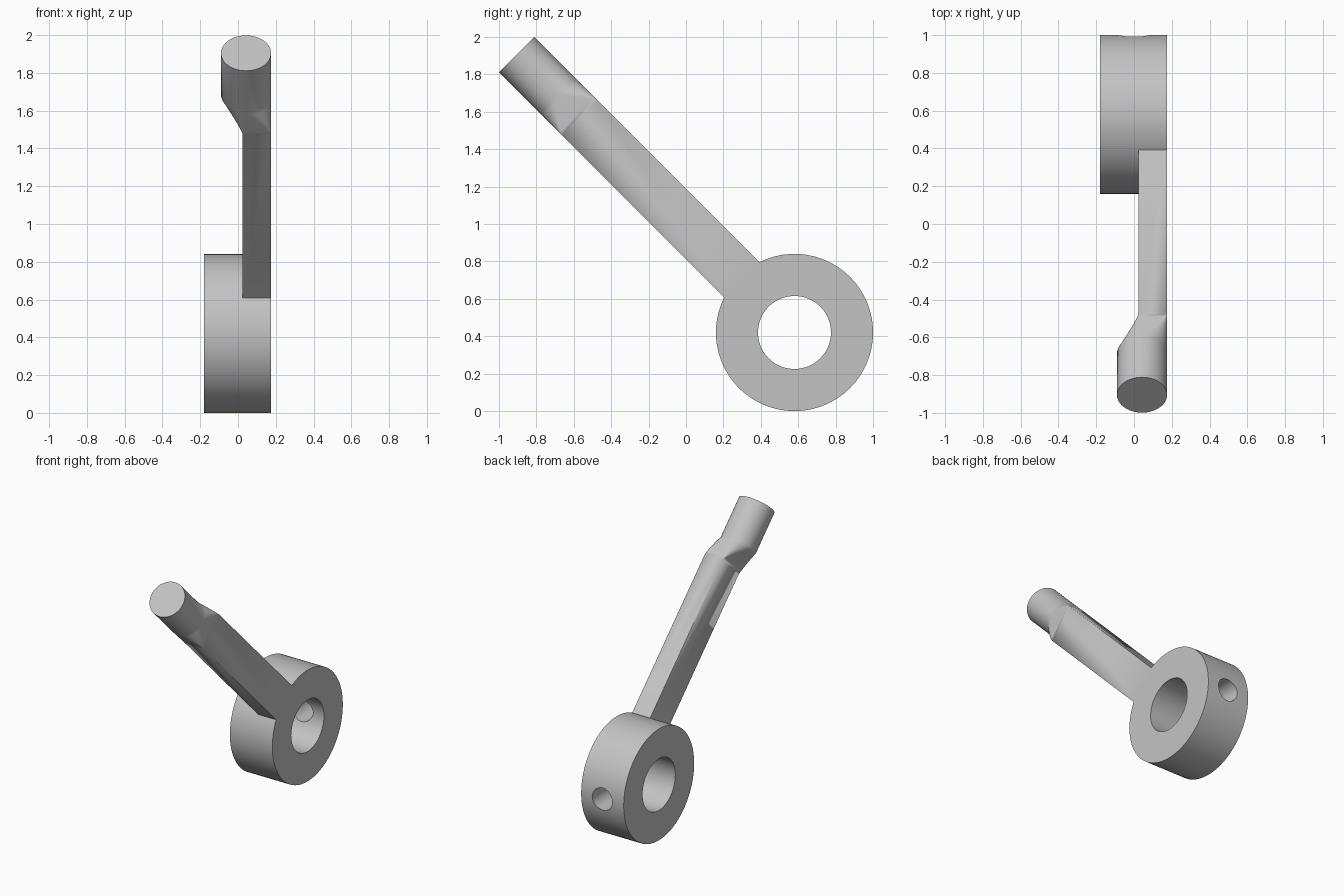
import bpy, bmesh, math
from mathutils import Vector, Matrix

if "Cube" in bpy.data.objects:
    bpy.data.objects.remove(bpy.data.objects["Cube"])

steel = bpy.data.materials.new("light grey")
steel.use_nodes = True
colour = (0.55, 0.55, 0.55, 1)
steel.diffuse_color = colour
steel.node_tree.nodes["Principled BSDF"].inputs["Base Color"].default_value = colour

HUB = Vector((0, 0.58, 0.42))            # centre of the hub bore
ALONG = Vector((0, -1, 1)).normalized()  # lever direction
ACROSS = Vector((0, 1, 1)).normalized()
X_MIN, X_MAX = -0.18, 0.175


def make_object(name, bm):
    bmesh.ops.remove_doubles(bm, verts=bm.verts, dist=1e-5)
    bmesh.ops.recalc_face_normals(bm, faces=bm.faces)
    mesh = bpy.data.meshes.new(name)
    bm.to_mesh(mesh)
    bm.free()
    mesh.materials.append(steel)
    obj = bpy.data.objects.new(name, mesh)
    bpy.context.collection.objects.link(obj)
    return obj


def activate(obj):
    bpy.ops.object.select_all(action='DESELECT')
    obj.select_set(True)
    bpy.context.view_layer.objects.active = obj


def smooth(obj, degrees):
    activate(obj)
    bpy.ops.object.shade_smooth_by_angle(angle=math.radians(degrees))


def bridge(bm, a, b):
    for i in range(len(a)):
        j = (i + 1) % len(a)
        bm.faces.new((a[i], a[j], b[j], b[i]))


# Hub: thick ring around the x axis
bm = bmesh.new()
SIDES = 128
rings = []
for x, radius in ((X_MIN, 0.42), (X_MAX, 0.42), (X_MAX, 0.195), (X_MIN, 0.195)):
    angles = [math.tau * i / SIDES for i in range(SIDES)]
    rings.append([bm.verts.new(HUB + Vector((x, radius * math.cos(a), radius * math.sin(a))))
                  for a in angles])
for k in range(4):
    bridge(bm, rings[k], rings[(k + 1) % 4])
hub = make_object("hub_ring", bm)

# Set screw hole drilled through the back wall of the hub
bm = bmesh.new()
drill_pose = Matrix.Translation(HUB + Vector((0, 0.32, 0))) @ Matrix.Rotation(math.pi / 2, 4, 'X')
bmesh.ops.create_cone(bm, cap_ends=True, segments=48, radius1=0.083, radius2=0.083,
                      depth=0.5, matrix=drill_pose)
drill = make_object("screw_hole_cutter", bm)
drill.hide_render = True
cut = hub.modifiers.new("screw_hole", 'BOOLEAN')
cut.operation = 'DIFFERENCE'
cut.solver = 'EXACT'
cut.object = drill
activate(hub)
bpy.ops.object.modifier_apply(modifier=cut.name)
bpy.data.objects.remove(drill)
smooth(hub, 30)

# Lever: flat bar blending into a round handle
R = 0.1325
BAR_MIN = 0.025
ROUND_X = X_MAX - R
STEPS = 16


def section(bm, distance, roundness):
    """Cross-section from rectangle (0) to circle (1), each corner feeding a quarter arc."""
    verts = []
    for q in range(4):
        for i in range(STEPS + 1):
            a = (q + i / STEPS) * math.pi / 2
            corner_x = X_MAX if q in (0, 3) else BAR_MIN
            corner_p = R if q in (0, 1) else -R
            x = corner_x + (ROUND_X + R * math.cos(a) - corner_x) * roundness
            p = corner_p + (R * math.sin(a) - corner_p) * roundness
            verts.append(bm.verts.new(HUB + Vector((x, 0, 0)) + ACROSS * p + ALONG * distance))
    return verts


bm = bmesh.new()
END, ROUND_START, BAR_END = 2.1, 1.79, 1.625
rows = [section(bm, 0.37, 0), section(bm, BAR_END, 0)]
BLEND = 8
for k in range(1, BLEND + 1):
    s = k / BLEND
    rows.append(section(bm, BAR_END + (ROUND_START - BAR_END) * s, s ** 1.2))
rows.append(section(bm, END, 1))
for a, b in zip(rows, rows[1:]):
    bridge(bm, a, b)
bm.faces.new(rows[0])
bm.faces.new(rows[-1])
lever = make_object("lever_handle", bm)
smooth(lever, 38)
